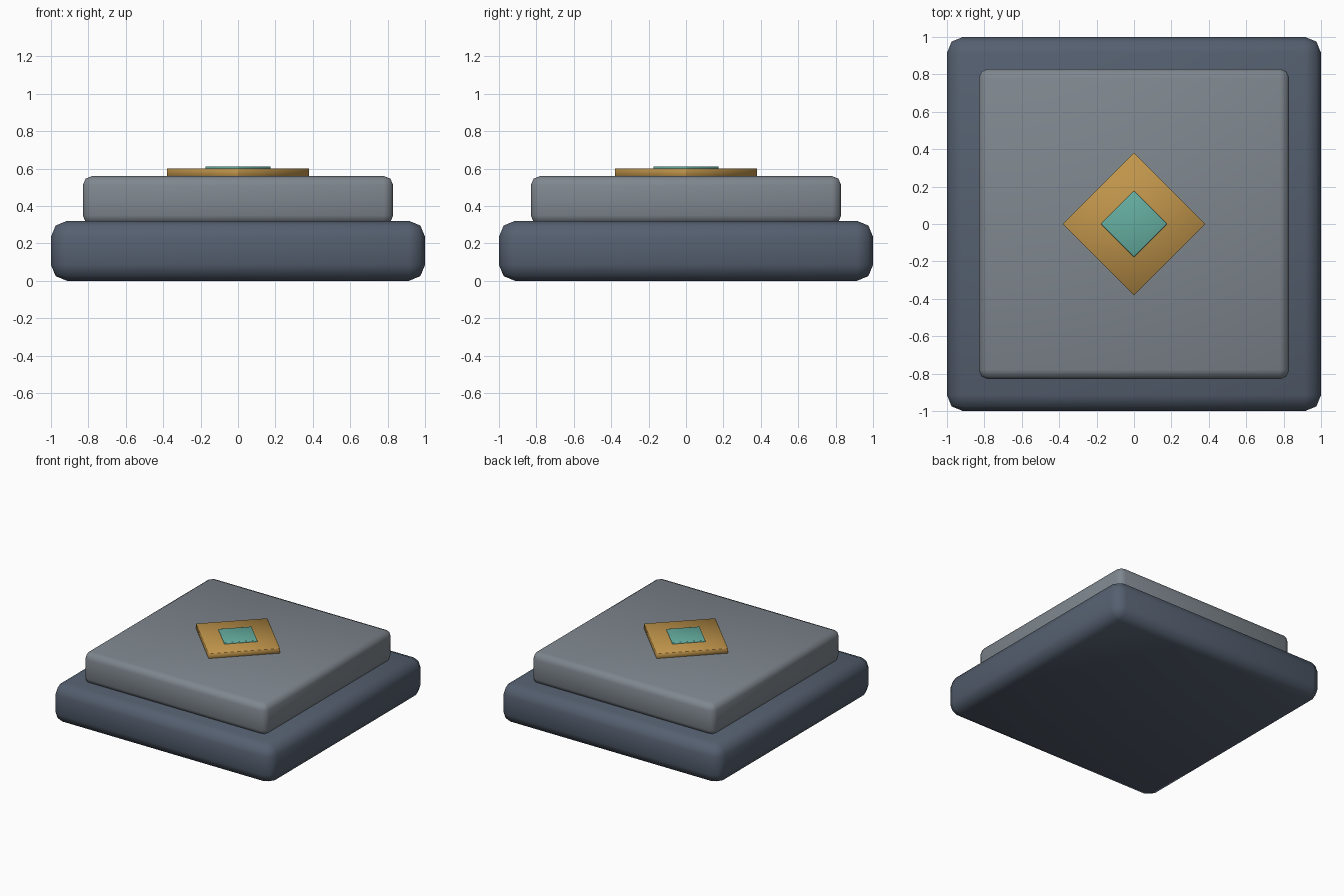
import bpy, math

if "Cube" in bpy.data.objects:
    bpy.data.objects.remove(bpy.data.objects["Cube"])


def material(name, rgb):
    m = bpy.data.materials.new(name)
    m.diffuse_color = (*rgb, 1)
    m.use_nodes = True
    m.node_tree.nodes["Principled BSDF"].inputs["Base Color"].default_value = m.diffuse_color
    return m


def slab(name, side, z0, z1, mat, bevel=0, segments=2, turn=0):
    """Square slab between two heights, with optional rounded edges."""
    bpy.ops.mesh.primitive_cube_add(size=1, location=(0, 0, (z0 + z1) / 2))
    ob = bpy.context.object
    ob.name = name
    ob.scale = (side, side, z1 - z0)
    ob.rotation_euler.z = turn
    bpy.ops.object.transform_apply(location=False, rotation=True, scale=True)
    ob.data.materials.append(mat)
    if bevel:
        mod = ob.modifiers.new("rounded_edges", 'BEVEL')
        mod.width = bevel
        mod.segments = segments
        bpy.ops.object.modifier_apply(modifier=mod.name)
        bpy.ops.object.shade_smooth_by_angle(angle=math.radians(50))
    return ob


dark_stone = material("dark_stone", (0.09, 0.115, 0.16))
light_stone = material("light_stone", (0.21, 0.24, 0.27))
gold = material("gold", (0.53, 0.30, 0.07))
teal = material("teal", (0.13, 0.42, 0.35))

# Stepped plinth
slab("base", 2.0, 0, 0.32, dark_stone, bevel=0.085)
slab("upper_step", 1.66, 0.30, 0.56, light_stone, bevel=0.05)

# Diamond inlay, turned 45 degrees
slab("gold_diamond", 0.54, 0.555, 0.60, gold, bevel=0.003, segments=1, turn=math.pi / 4)
slab("teal_gem", 0.25, 0.58, 0.612, teal, bevel=0.006, turn=math.pi / 4)
